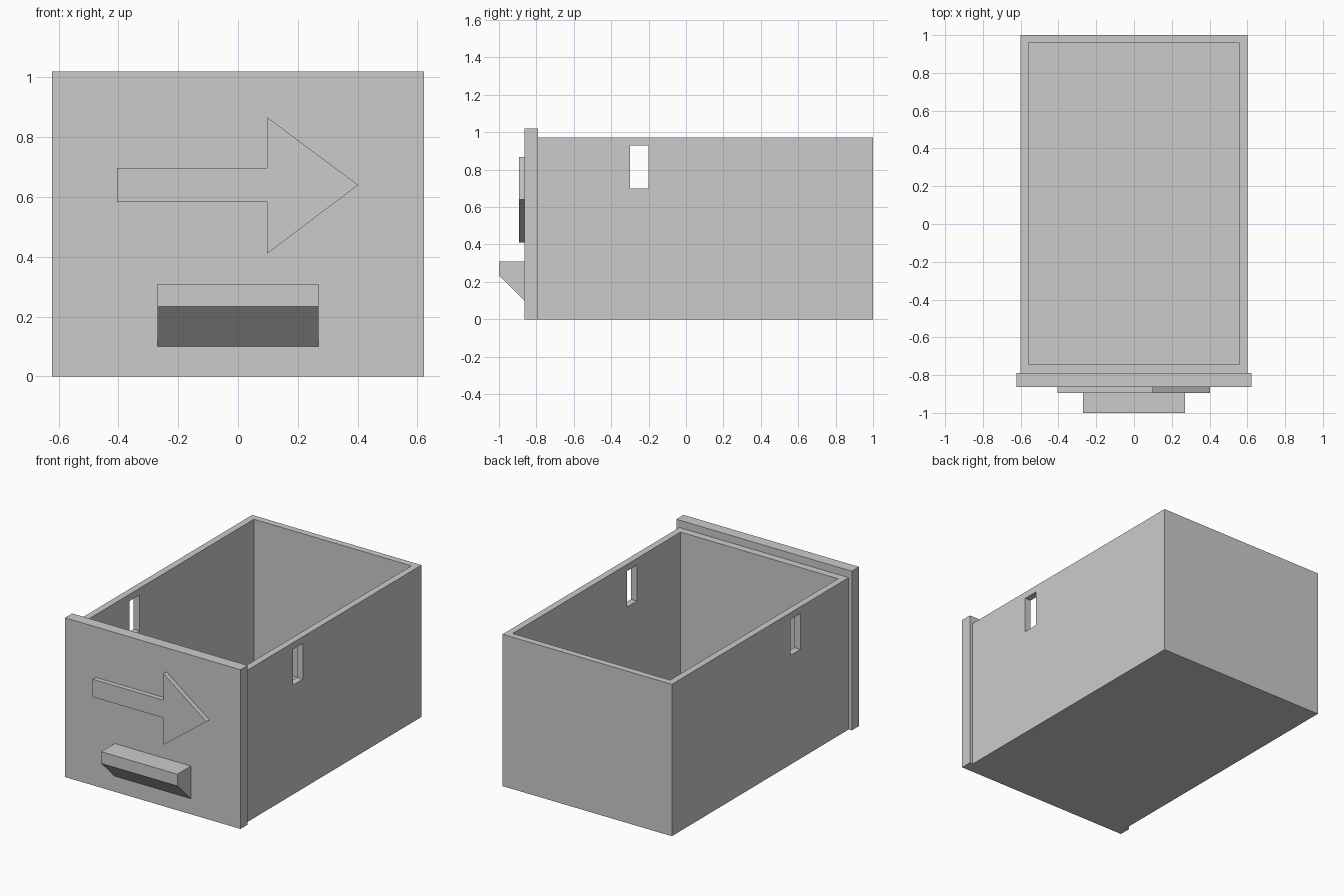
import bpy
import bmesh
from mathutils import Vector

cube = bpy.data.objects.get("Cube")
if cube:
    bpy.data.objects.remove(cube, do_unlink=True)

# One plain grey for the whole drawer
grey = bpy.data.materials.new("light_grey")
grey.use_nodes = True
colour = (0.6, 0.6, 0.6, 1)
grey.diffuse_color = colour
grey.node_tree.nodes["Principled BSDF"].inputs["Base Color"].default_value = colour


def prism(name, profile, offset):
    """Extrude a closed 3D outline along an offset vector."""
    bm = bmesh.new()
    face = bm.faces.new([bm.verts.new(p) for p in profile])
    grown = bmesh.ops.extrude_face_region(bm, geom=[face], use_keep_orig=True)
    moved = [g for g in grown["geom"] if isinstance(g, bmesh.types.BMVert)]
    bmesh.ops.translate(bm, verts=moved, vec=Vector(offset))
    bmesh.ops.recalc_face_normals(bm, faces=bm.faces[:])
    mesh = bpy.data.meshes.new(name)
    bm.to_mesh(mesh)
    bm.free()
    mesh.materials.append(grey)
    obj = bpy.data.objects.new(name, mesh)
    bpy.context.collection.objects.link(obj)
    return obj


def box(name, x, y, z):
    """Box from its low and high limit on each axis."""
    outline = [(x[0], y[0], z[0]), (x[1], y[0], z[0]),
               (x[1], y[1], z[0]), (x[0], y[1], z[0])]
    return prism(name, outline, (0, 0, z[1] - z[0]))


def cut(target, cutter):
    mod = target.modifiers.new(cutter.name, "BOOLEAN")
    mod.operation = "DIFFERENCE"
    mod.solver = "EXACT"
    mod.object = cutter
    bpy.context.view_layer.objects.active = target
    bpy.ops.object.modifier_apply(modifier=mod.name)
    bpy.data.objects.remove(cutter, do_unlink=True)


# Open tray with a slot through both side walls
plate_back, plate_front = -0.79, -0.863
tray = box("drawer_tray", (-0.6, 0.6), (plate_back, 1), (0, 0.973))
cut(tray, box("cavity_cutter", (-0.558, 0.558), (-0.742, 0.958), (0.042, 1.2)))
cut(tray, box("slot_cutter", (-0.8, 0.8), (-0.3, -0.2), (0.7, 0.93)))

# Front panel, slightly larger than the tray
box("front_panel", (-0.622, 0.622), (plate_front, plate_back), (0, 1.02))

# Raised arrow on the panel
arrow = [(-0.404, 0.583), (0.097, 0.583), (0.097, 0.41), (0.402, 0.64),
         (0.097, 0.867), (0.097, 0.697), (-0.404, 0.697)]
prism("raised_arrow", [(x, plate_front, z) for x, z in arrow], (0, -0.031, 0))

# Pull handle with a sloping underside
handle = [(plate_front, 0.1), (plate_front, 0.309), (-1, 0.309), (-1, 0.234)]
prism("pull_handle", [(-0.27, y, z) for y, z in handle], (0.54, 0, 0))
